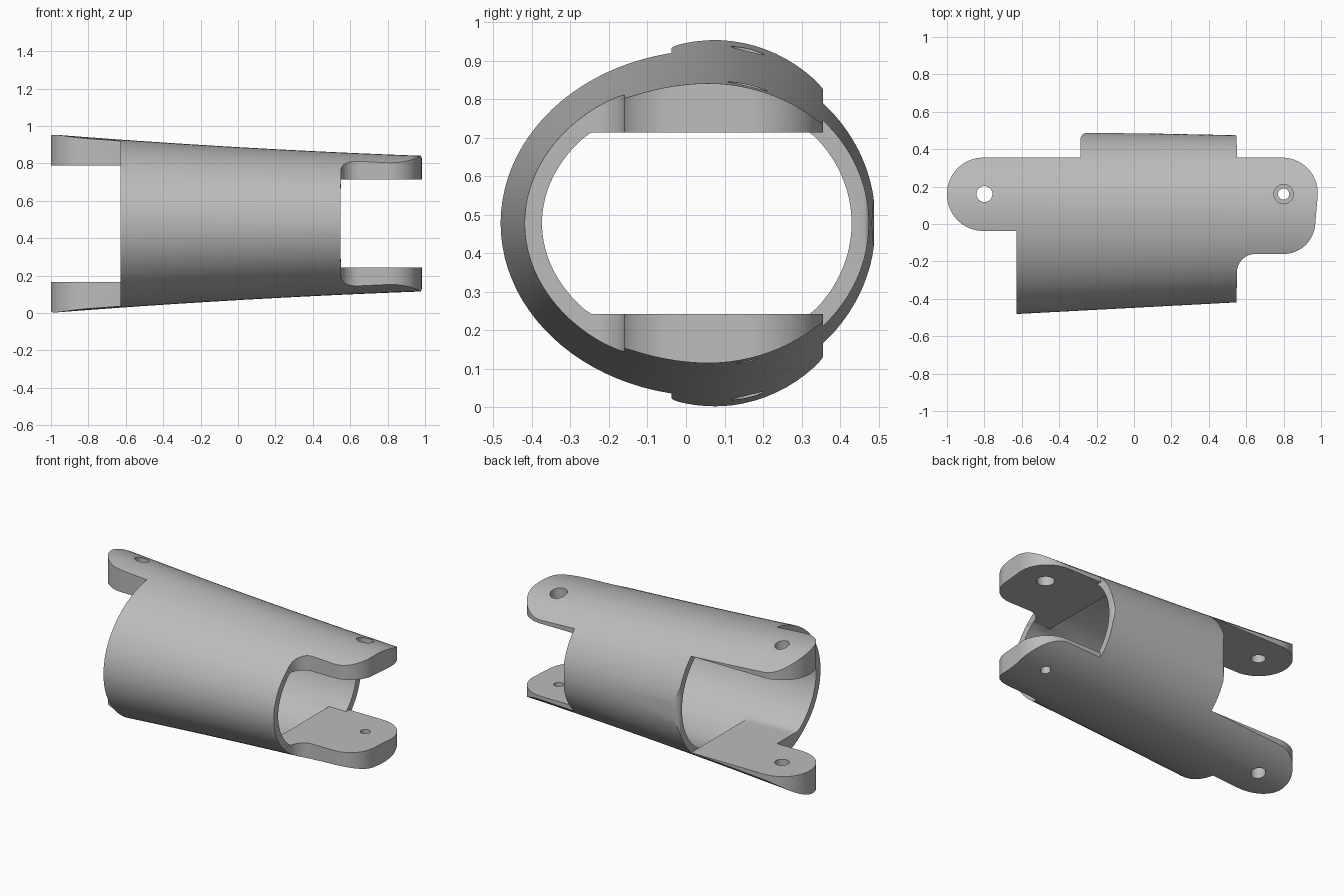
import bpy, bmesh
from math import cos, sin, tan, pi
from mathutils import Vector

default = bpy.data.objects.get("Cube")
if default:
    bpy.data.objects.remove(default, do_unlink=True)

CY, CZ = 0.06, 0.478     # axis of the tapered tube
WALL = 0.045
SEGS = 96


def make_object(name, bm):
    bmesh.ops.recalc_face_normals(bm, faces=bm.faces)
    mesh = bpy.data.meshes.new(name)
    bm.to_mesh(mesh)
    bm.free()
    obj = bpy.data.objects.new(name, mesh)
    bpy.context.collection.objects.link(obj)
    return obj


def section(x, inset=0.0, flat=1.0, front=1.0, back=1.0):
    """Two half ellipses meeting on the axis, clipped flat above and below."""
    a_front = (0.508 - 0.053 * x - inset) * front
    a_back = (0.426 - 0.023 * x + 0.005 * x * x - inset) * back
    b = 0.409 - 0.0575 * x + 0.0105 * x * x - inset
    ring = []
    for i in range(SEGS):
        t = 2 * pi * i / SEGS
        y = cos(t) * (a_back if cos(t) > 0 else a_front)
        z = max(-flat, min(flat, b * sin(t)))
        ring.append(Vector((x, CY + y, CZ + z)))
    return ring


def loft(name, rings):
    bm = bmesh.new()
    rows = [[bm.verts.new(p) for p in ring] for ring in rings]
    for r0, r1 in zip(rows, rows[1:]):
        for i in range(SEGS):
            j = (i + 1) % SEGS
            bm.faces.new((r0[i], r0[j], r1[j], r1[i]))
    bm.faces.new(rows[0])
    bm.faces.new(rows[-1])
    return make_object(name, bm)


def rounded(corners, steps=14):
    """Polygon with each corner (x, y, radius) replaced by an arc."""
    pts = []
    for i, (x, y, r) in enumerate(corners):
        p = Vector((x, y))
        if r == 0:
            pts.append(p)
            continue
        u = (Vector(corners[i - 1][:2]) - p).normalized()
        v = (Vector(corners[(i + 1) % len(corners)][:2]) - p).normalized()
        half = u.angle(v) / 2
        center = p + (u + v).normalized() * (r / sin(half))
        start = p + u * (r / tan(half)) - center
        end = p + v * (r / tan(half)) - center
        sweep = start.angle(end)
        for k in range(steps + 1):
            f = k / steps
            pts.append(center + (start * sin((1 - f) * sweep) + end * sin(f * sweep)) / sin(sweep))
    return pts


def prism(name, pts, z0, z1):
    bm = bmesh.new()
    face = bm.faces.new([bm.verts.new((p[0], p[1], z0)) for p in pts])
    top = bmesh.ops.extrude_face_region(bm, geom=[face])
    verts = [g for g in top["geom"] if isinstance(g, bmesh.types.BMVert)]
    bmesh.ops.translate(bm, verts=verts, vec=(0, 0, z1 - z0))
    return make_object(name, bm)


def combine(target, tool, operation):
    tool.hide_render = True
    mod = target.modifiers.new("cut", 'BOOLEAN')
    mod.operation = operation
    mod.solver = 'EXACT'
    mod.object = tool
    bpy.context.view_layer.objects.active = target
    bpy.ops.object.modifier_apply(modifier=mod.name)
    bpy.data.objects.remove(tool, do_unlink=True)


# Solid tapered body
body = loft("tapered_sleeve", [section(-1.02 + 2.04 * i / 16) for i in range(17)])

# Plan outline: rounded lugs at both ends and a back wall
outline = rounded([
    (-1.0, -0.037, 0.194), (-0.627, -0.037, 0), (-0.627, -0.7, 0), (0.55, -0.7, 0),
    (0.55, -0.16, 0.1), (0.955, -0.16, 0.17), (1.0, 0.355, 0.19), (0.55, 0.355, 0),
    (0.55, 0.478, 0.02), (-0.288, 0.488, 0.04), (-0.288, 0.355, 0), (-1.0, 0.355, 0.194)])
combine(body, prism("plan_cutter", outline, -0.5, 1.5), 'INTERSECT')

# Hollow: thin shell in the middle, flat-sided gaps between the thick lugs
BIG, SMALL = 0.312, 0.235
bore = [section(x, WALL, flat, front, back) for x, flat, front, back in [
    (-1.1, BIG, 3, 3), (-0.64, BIG, 3, 3), (-0.63, BIG, 1, 3), (-0.29, BIG, 1, 3),
    (-0.285, BIG, 1, 1), (-0.28, 1, 1, 1), (-0.05, 1, 1, 1), (0.2, 1, 1, 1),
    (0.42, 1, 1, 1), (0.425, SMALL, 1, 1), (0.549, SMALL, 1, 1),
    (0.553, SMALL, 3, 3), (1.1, SMALL, 3, 3)]]
combine(body, loft("bore_cutter", bore), 'DIFFERENCE')

# Pin holes through the lugs
for x, radius, z0, z1 in [(-0.8, 0.043, -0.2, CZ), (-0.8, 0.043, CZ, 1.2),
                          (0.8, 0.03, -0.2, CZ), (0.8, 0.052, CZ, 1.2)]:
    circle = [(x + radius * cos(pi * k / 16), 0.16 + radius * sin(pi * k / 16)) for k in range(32)]
    combine(body, prism("pin_cutter", circle, z0, z1), 'DIFFERENCE')

# Plain grey finish
grey = bpy.data.materials.new("plain_grey")
grey.use_nodes = True
color = (0.5, 0.5, 0.5, 1)
grey.diffuse_color = color
grey.node_tree.nodes["Principled BSDF"].inputs["Base Color"].default_value = color
body.data.materials.clear()
body.data.materials.append(grey)
for poly in body.data.polygons:
    poly.material_index = 0

bpy.ops.object.select_all(action='DESELECT')
body.select_set(True)
bpy.context.view_layer.objects.active = body
bpy.ops.object.shade_smooth_by_angle(angle=pi / 6)
